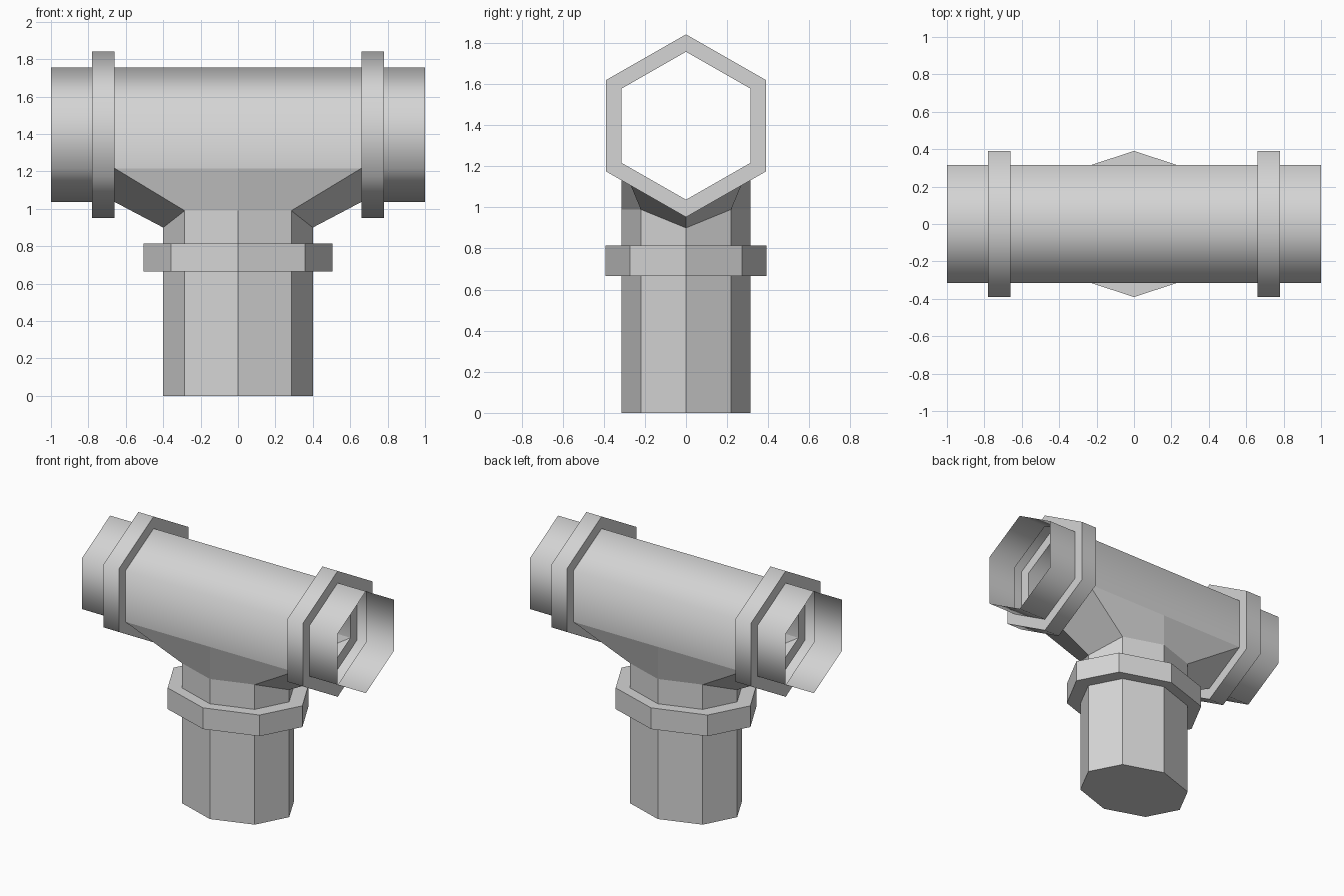
import bpy
import bmesh
from mathutils import Vector

if "Cube" in bpy.data.objects:
    bpy.data.objects.remove(bpy.data.objects["Cube"], do_unlink=True)

grey = bpy.data.materials.new("light_grey")
grey.use_nodes = True
colour = (0.66, 0.66, 0.66, 1)
grey.diffuse_color = colour
grey.node_tree.nodes["Principled BSDF"].inputs["Base Color"].default_value = colour

AXIS = 1.397    # height of the horizontal run
RUN_END = 0.66  # where the end collars start

# Cross-sections: hexagon (y, z) of the run, octagon (x, y) of the branch
HEX = [(0, 0.36), (-0.315, 0.18), (-0.315, -0.18), (0, -0.36), (0.315, -0.18), (0.315, 0.18)]
OCT = [(0.4, 0), (0.285, 0.22), (0, 0.315), (-0.285, 0.22),
       (-0.4, 0), (-0.285, -0.22), (0, -0.315), (0.285, -0.22)]


def hex_loop(x, scale=1):
    return [Vector((x, y * scale, AXIS + z * scale)) for y, z in HEX]


def oct_loop(z, sx=1, sy=1):
    return [Vector((x * sx, y * sy, z)) for x, y in OCT]


def finish(name, bm, mirror=()):
    """Turn the bmesh into an object, mirrored over the given axes."""
    mesh = bpy.data.meshes.new(name)
    bm.to_mesh(mesh)
    bm.free()
    mesh.materials.append(grey)
    obj = bpy.data.objects.new(name, mesh)
    bpy.context.collection.objects.link(obj)
    if mirror:
        mod = obj.modifiers.new("mirror", "MIRROR")
        mod.use_axis = ["X" in mirror, "Y" in mirror, False]
        mod.use_clip = True
    return obj


def loft(name, loops, smooth_steps=(), skip=(), cap=False, mirror=()):
    """Bridge closed loops into an open shell, with optional cap on the first."""
    bm = bmesh.new()
    rings = [[bm.verts.new(p) for p in loop] for loop in loops]
    for step, (a, b) in enumerate(zip(rings, rings[1:])):
        n = len(a)
        for i in range(n):
            if i in skip:
                continue
            j = (i + 1) % n
            face = bm.faces.new((a[i], a[j], b[j], b[i]))
            face.smooth = step in smooth_steps
    if cap:
        bm.faces.new(reversed(rings[0]))
    loose = [v for v in bm.verts if not v.link_faces]
    bmesh.ops.delete(bm, geom=loose, context="VERTS")
    return finish(name, bm, mirror)


# Horizontal run, open underneath where the saddle joins.
# The hexagon runs anticlockwise seen from -x, so loft from +x to -x
loft("run_pipe", [hex_loop(RUN_END), hex_loop(-RUN_END)], smooth_steps=(0,), skip=(2, 3))

# Raised collar and open socket at each end
loft("end_fittings",
     [hex_loop(1), hex_loop(0.78), hex_loop(0.78, 1.235),
      hex_loop(RUN_END, 1.235), hex_loop(RUN_END)],
     smooth_steps=(0, 2), mirror="X")

# Top of the branch dips under the run at its two outer corners
branch_top = oct_loop(0.99)
for p in branch_top:
    if p.y == 0:
        p.z = 0.9

# Branch pipe with closed foot and raised collar
loft("branch_pipe",
     [oct_loop(0), oct_loop(0.665), oct_loop(0.665, 1.26, 1.24),
      oct_loop(0.815, 1.26, 1.24), oct_loop(0.815), branch_top],
     cap=True)

# Saddle flaring from the branch to the run: one quarter, mirrored twice
bm = bmesh.new()
side, corner, front = [bm.verts.new(p) for p in branch_top[:3]]
run_side = bm.verts.new((RUN_END, 0.315, AXIS - 0.18))
run_low = bm.verts.new((RUN_END, 0, AXIS - 0.36))
run_mid = bm.verts.new((0, 0.315, AXIS - 0.18))
bm.faces.new((side, corner, run_side, run_low))
bm.faces.new((corner, front, run_mid, run_side))
finish("branch_saddle", bm, mirror="XY")
